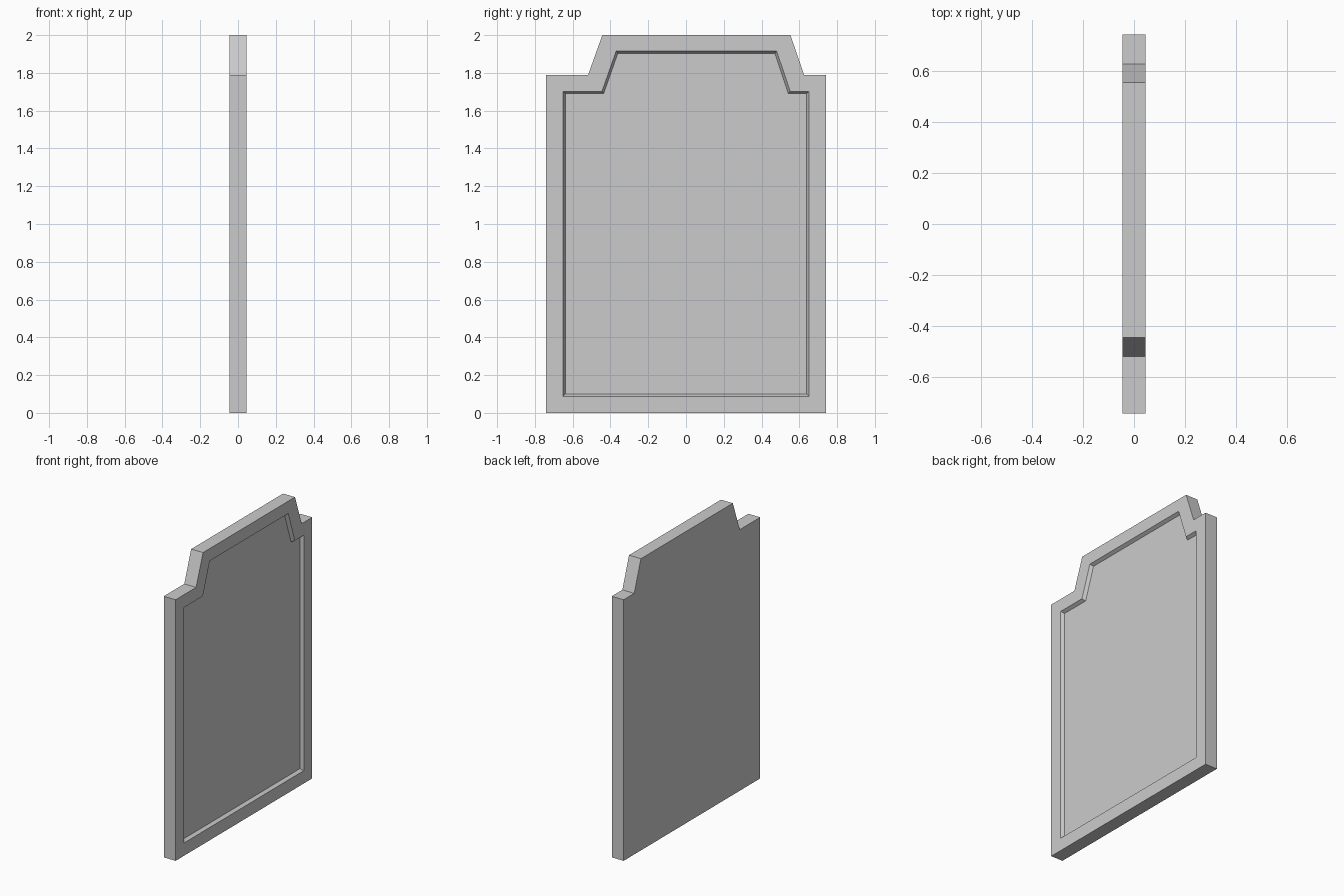
import bpy, bmesh

if "Cube" in bpy.data.objects:
    bpy.data.objects.remove(bpy.data.objects["Cube"])

HALF = 0.045    # half thickness of the slab
DEPTH = 0.022   # depth of the recessed field

# Profiles as (y, z), all in the same corner order
outline = [(-0.74, 0), (0.74, 0), (0.74, 1.79), (0.625, 1.79),
           (0.553, 2.0), (-0.443, 2.0), (-0.518, 1.79), (-0.74, 1.79)]
rim = [(-0.65, 0.088), (0.65, 0.088), (0.65, 1.702), (0.552, 1.702),
       (0.48, 1.915), (-0.37, 1.915), (-0.445, 1.702), (-0.65, 1.702)]
field = [(-0.638, 0.1), (0.638, 0.1), (0.638, 1.69), (0.542, 1.69),
         (0.471, 1.903), (-0.361, 1.903), (-0.436, 1.69), (-0.638, 1.69)]

bm = bmesh.new()


def ring(profile, x):
    return [bm.verts.new((x, y, z)) for y, z in profile]


def bridge(a, b):
    n = len(a)
    for i in range(n):
        j = (i + 1) % n
        bm.faces.new((a[i], a[j], b[j], b[i]))


# Back outline, front outline, recess lip, recess floor
rings = [ring(outline, -HALF), ring(outline, HALF),
         ring(rim, HALF), ring(field, HALF - DEPTH)]
for a, b in zip(rings, rings[1:]):
    bridge(a, b)

# Flat back and recessed floor
bm.faces.new(rings[0][::-1])
bm.faces.new(rings[-1])
bmesh.ops.recalc_face_normals(bm, faces=bm.faces)

mesh = bpy.data.meshes.new("recessed_panel")
bm.to_mesh(mesh)
bm.free()
panel = bpy.data.objects.new("recessed_panel", mesh)
bpy.context.collection.objects.link(panel)
